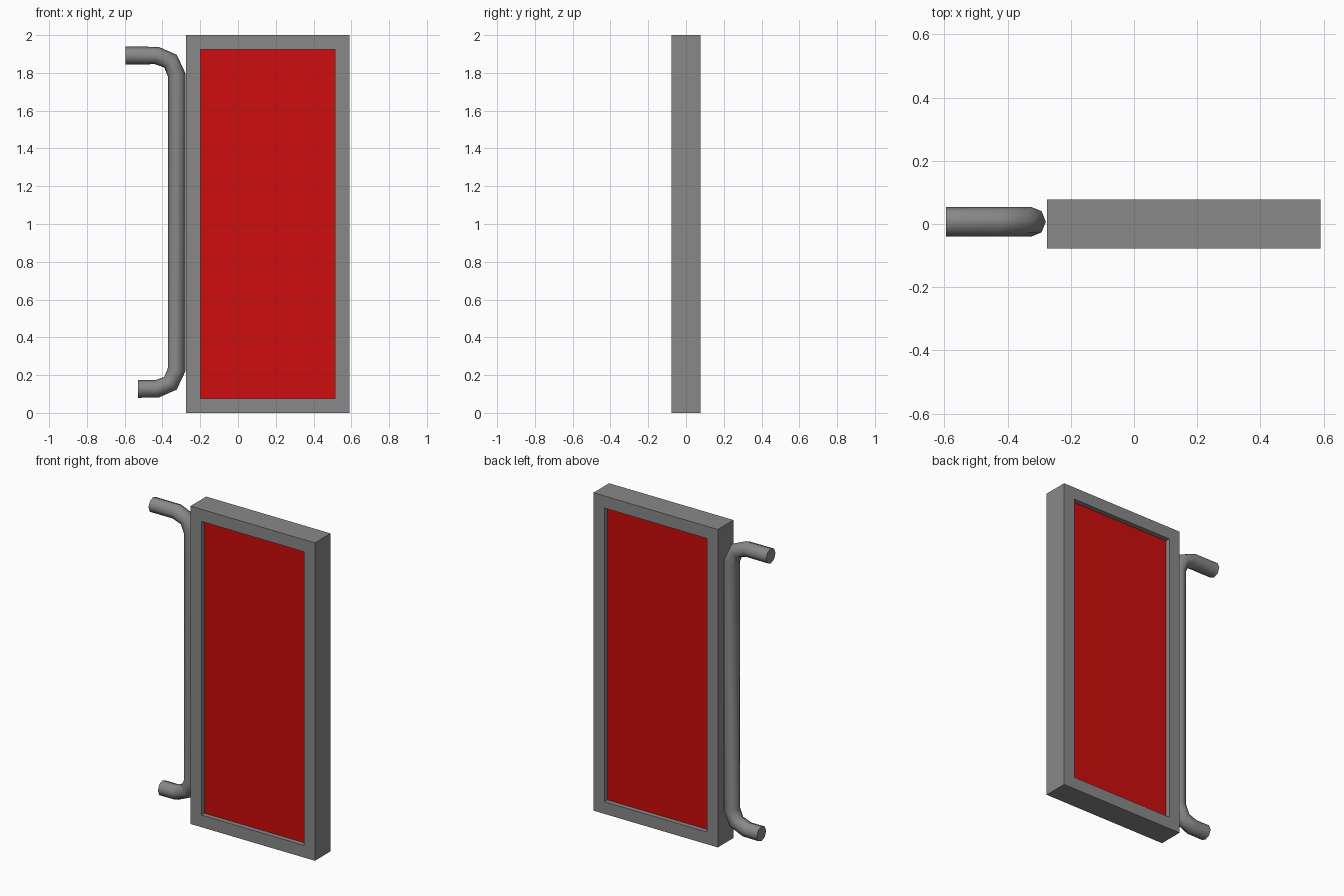
import bpy, bmesh, math
from mathutils import Vector

cube = bpy.data.objects.get("Cube")
if cube:
    bpy.data.objects.remove(cube, do_unlink=True)


def material(name, color):
    mat = bpy.data.materials.new(name)
    mat.use_nodes = True
    mat.diffuse_color = color
    bsdf = next(n for n in mat.node_tree.nodes if n.type == 'BSDF_PRINCIPLED')
    bsdf.inputs["Base Color"].default_value = color
    return mat


def finish(name, bm, *mats):
    bmesh.ops.recalc_face_normals(bm, faces=bm.faces)
    mesh = bpy.data.meshes.new(name)
    bm.to_mesh(mesh)
    bm.free()
    for mat in mats:
        mesh.materials.append(mat)
    obj = bpy.data.objects.new(name, mesh)
    bpy.context.collection.objects.link(obj)
    return obj


grey = material("grey metal", (0.25, 0.25, 0.25, 1))
red = material("red panel", (0.61, 0.004, 0.004, 1))

# Framed door: a box whose front and back faces are inset and sunk
WIDTH, DEPTH, HEIGHT, BORDER, RECESS = 0.866, 0.156, 2.0, 0.108, 0.03
bm = bmesh.new()
bmesh.ops.create_cube(bm, size=1)
bmesh.ops.scale(bm, vec=(WIDTH, DEPTH, HEIGHT), verts=bm.verts)
bmesh.ops.translate(bm, vec=(0.157, 0, HEIGHT / 2), verts=bm.verts)
bm.normal_update()
for face in [f for f in bm.faces if abs(f.normal.y) > 0.9]:
    inward = -face.normal.copy()
    bmesh.ops.inset_individual(bm, faces=[face], thickness=BORDER)
    ring = bmesh.ops.extrude_discrete_faces(bm, faces=[face])
    panel = ring["faces"][0]
    bmesh.ops.translate(bm, vec=inward * RECESS, verts=panel.verts)
    panel.material_index = 1
finish("framed_door", bm, grey, red)

# Bent side pipe: an octagon swept along a path
RADIUS, SIDES, PIPE_Y = 0.047, 8, 0.007
bend = [(-0.43, 1.892), (-0.357, 1.862), (-0.325, 1.79)]
lower_bend = [(x, 2.019 - z) for x, z in reversed(bend)]
path = [Vector((x, PIPE_Y, z))
        for x, z in [(-0.595, 1.892), *bend, *lower_bend, (-0.53, 0.127)]]
bm = bmesh.new()
rings = []
across = Vector((0, 1, 0))
for i, point in enumerate(path):
    before = (point - path[i - 1]).normalized() if i else Vector()
    after = (path[i + 1] - point).normalized() if i < len(path) - 1 else Vector()
    side = (before + after).normalized().cross(across)
    angles = [math.tau * k / SIDES for k in range(SIDES)]
    rings.append([bm.verts.new(point + RADIUS * (math.cos(a) * side + math.sin(a) * across))
                  for a in angles])
for a, b in zip(rings, rings[1:]):
    for k in range(SIDES):
        n = (k + 1) % SIDES
        bm.faces.new((a[k], a[n], b[n], b[k]))
bm.faces.new(rings[0])
bm.faces.new(rings[-1])
pipe = finish("side_pipe", bm, grey)
bpy.ops.object.select_all(action='DESELECT')
pipe.select_set(True)
bpy.context.view_layer.objects.active = pipe
bpy.ops.object.shade_smooth_by_angle(angle=math.radians(60))
